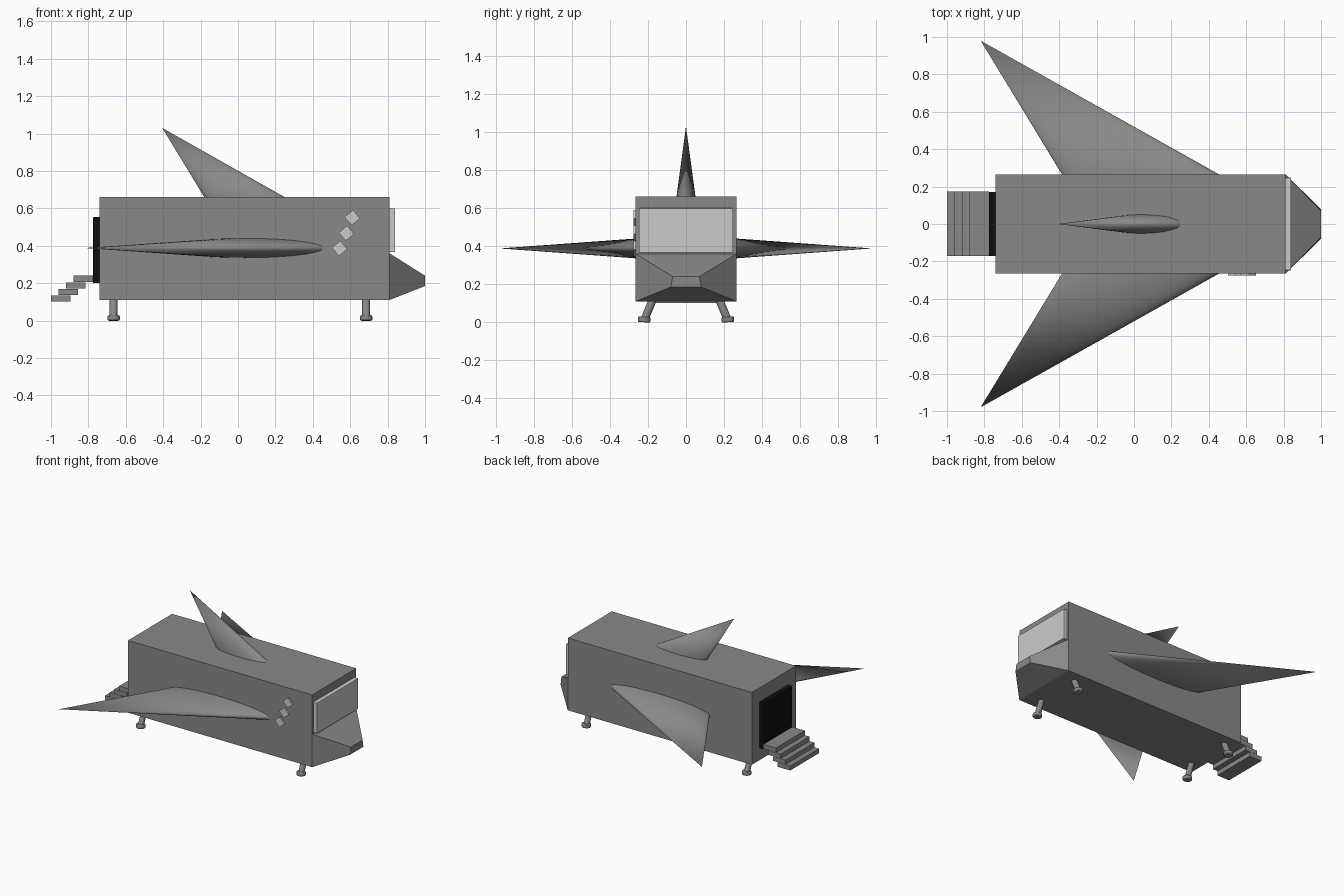
import bpy, bmesh, math
from mathutils import Vector

if "Cube" in bpy.data.objects:
    bpy.data.objects.remove(bpy.data.objects["Cube"])


def material(name, v):
    m = bpy.data.materials.new(name)
    m.diffuse_color = (v, v, v, 1)
    m.use_nodes = True
    m.node_tree.nodes["Principled BSDF"].inputs["Base Color"].default_value = m.diffuse_color
    return m


HULL = material("hull_grey", 0.25)
GLASS = material("window_grey", 0.8)
BLACK = material("door_black", 0.005)


def finish(name, bm, mat, smooth=False, bevel=0):
    bmesh.ops.recalc_face_normals(bm, faces=bm.faces)
    me = bpy.data.meshes.new(name)
    bm.to_mesh(me)
    bm.free()
    ob = bpy.data.objects.new(name, me)
    bpy.context.collection.objects.link(ob)
    me.materials.append(mat)
    if bevel:
        b = ob.modifiers.new("bevel", 'BEVEL')
        b.width, b.segments = bevel, 2
    if smooth:
        bpy.ops.object.select_all(action='DESELECT')
        ob.select_set(True)
        bpy.context.view_layer.objects.active = ob
        bpy.ops.object.shade_smooth_by_angle(angle=math.radians(40))
    return ob


def loft(name, a, b, mat, **kw):
    """Skin two matching rings of points and cap both ends."""
    bm = bmesh.new()
    va, vb = [[bm.verts.new(p) for p in ring] for ring in (a, b)]
    n = len(va)
    for i in range(n):
        j = (i + 1) % n
        bm.faces.new((va[i], va[j], vb[j], vb[i]))
    bm.faces.new(va)
    bm.faces.new(vb)
    return finish(name, bm, mat, **kw)


def rect(x, y0, y1, z0, z1):
    return [(x, y0, z0), (x, y1, z0), (x, y1, z1), (x, y0, z1)]


def box(name, x0, x1, y0, y1, z0, z1, mat=HULL, **kw):
    return loft(name, rect(x0, y0, y1, z0, z1), rect(x1, y0, y1, z0, z1), mat, **kw)


def swept_fin(name, cx, half_chord, half_thick, root, tip, span, thick):
    """Elliptical cone swept back to a point; its base is sunk into the hull."""
    bm = bmesh.new()
    root, tip = Vector(root), Vector(tip)
    k = 1.05
    base = tip + (root - tip) * k
    ring = []
    for i in range(48):
        a = math.tau * i / 48
        ring.append(bm.verts.new(base + Vector((half_chord * k * math.cos(a), 0, 0))
                                 + Vector(thick) * (half_thick * k * math.sin(a))))
    apex = bm.verts.new(tip)
    for i in range(48):
        bm.faces.new((ring[i], ring[(i + 1) % 48], apex))
    bm.faces.new(ring)
    return finish(name, bm, HULL, smooth=True)


def tube(name, p0, p1, r, bevel=0):
    p0, p1 = Vector(p0), Vector(p1)
    q = (p1 - p0).to_track_quat('Z', 'X')
    ring = [q @ Vector((r * math.cos(t), r * math.sin(t), 0))
            for t in (math.tau * i / 24 for i in range(24))]
    return loft(name, [p0 + v for v in ring], [p1 + v for v in ring], HULL,
                smooth=True, bevel=bevel)


# Hull and tapered nose
box("hull", -0.74, 0.81, -0.265, 0.265, 0.11, 0.66)
loft("nose", rect(0.81, -0.265, 0.265, 0.11, 0.36),
     [(1, -0.08, 0.185), (1, 0.08, 0.185), (1, 0.07, 0.24), (1, -0.07, 0.24)], HULL)

# Windshield and rear door
box("windshield", 0.805, 0.84, -0.248, 0.248, 0.366, 0.60, GLASS, bevel=0.004)
box("door", -0.775, -0.735, -0.172, 0.172, 0.20, 0.553, BLACK, bevel=0.004)

# Boarding steps
for i in range(4):
    x, z = -0.88 - 0.04 * i, 0.24 - 0.035 * i
    box(f"step_{i + 1}", x, x + 0.105, -0.172, 0.175, z - 0.034, z)

# Diamond side windows, on the front side only
for i, (x, z) in enumerate([(0.543, 0.386), (0.58, 0.467), (0.611, 0.55)]):
    ring = [(-0.041, 0.004), (-0.004, -0.041), (0.041, -0.004), (0.004, 0.041)]
    loft(f"side_window_{i + 1}", [(x + u, -0.26, z + w) for u, w in ring],
         [(x + u, -0.276, z + w) for u, w in ring], GLASS)

# Wings and top fin
for s, side in ((-1, "front"), (1, "back")):
    swept_fin(f"{side}_wing", 0.035, 0.42, 0.052,
              (0.035, s * 0.265, 0.388), (-0.82, s * 0.98, 0.388), s, (0, 0, 1))
swept_fin("top_fin", 0.035, 0.215, 0.05, (0.035, 0, 0.66), (-0.405, 0, 1.03), 1, (0, 1, 0))

# Splayed landing legs with round feet
for x, end in ((-0.665, "rear"), (0.685, "nose")):
    for s, side in ((-1, "front"), (1, "back")):
        tube(f"{end}_{side}_leg", (x, s * 0.17, 0.13), (x, s * 0.218, 0.015), 0.021)
        tube(f"{end}_{side}_foot", (x, s * 0.221, 0), (x, s * 0.219, 0.028), 0.033, 0.006)
